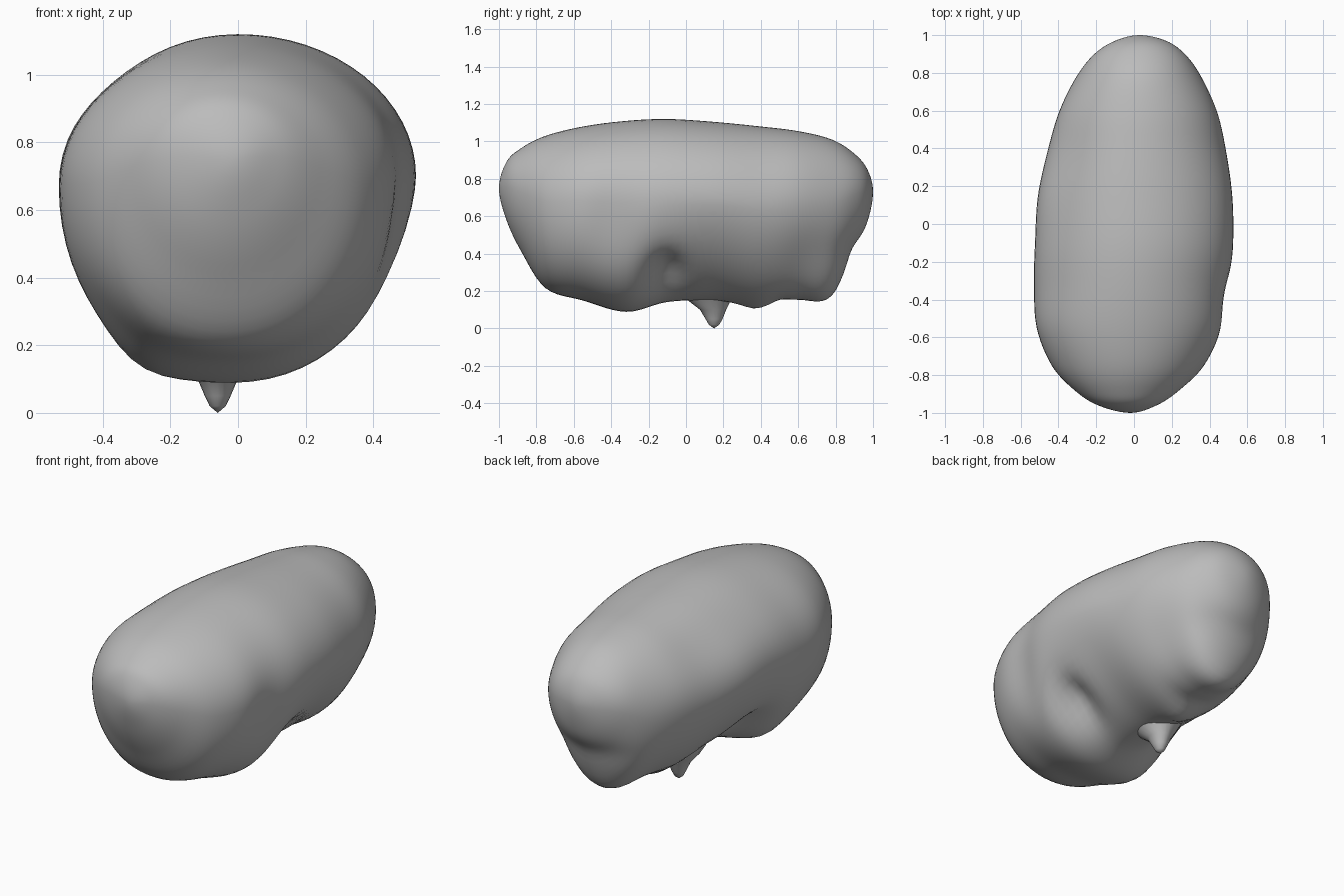
import bpy, bmesh, math
from mathutils import Vector

cube = bpy.data.objects.get("Cube")
if cube:
    bpy.data.objects.remove(cube, do_unlink=True)

grey = bpy.data.materials.new("warm_grey")
grey.use_nodes = True
colour = (0.5, 0.5, 0.5, 1)
grey.diffuse_color = colour
grey.node_tree.nodes["Principled BSDF"].inputs["Base Color"].default_value = colour

# Stations from front to back: y, right edge, left edge, bottom, top, roundness of underside
STATIONS = [
    (-1, -.02, -.02, .75, .75, 2),
    (-.96, -.19, .12, .58, .89, 2),
    (-.88, -.315, .24, .41, .965, 2),
    (-.75, -.435, .37, .215, 1.03, 2.1),
    (-.55, -.515, .465, .15, 1.08, 2.15),
    (-.32, -.53, .505, .09, 1.11, 2.05),
    (-.1, -.525, .525, .14, 1.12, 1.8),
    (.15, -.51, .52, .15, 1.105, 1.65),
    (.4, -.455, .485, .12, 1.08, 1.7),
    (.6, -.395, .44, .16, 1.055, 1.85),
    (.78, -.305, .36, .2, 1.01, 1.9),
    (.9, -.21, .27, .42, .935, 2),
    (.97, -.1, .17, .57, .85, 2),
    (1, .03, .03, .73, .73, 2),
]

# Soft pushes on the surface: centre, radius, offset
PUSHES = [
    ((.5, -.4, .55), (.25, .14, .25), (-.03, 0, 0)),       # left front flank
    ((-.28, -.35, .16), (.15, .25, .15), (-.01, 0, -.03)), # right front lobe
    ((.36, -.11, .26), (.2, .1, .13), (-.04, .01, .07)),   # left groove
    ((-.36, -.08, .26), (.2, .12, .13), (.03, .01, .05)),  # right groove
    ((.33, .7, .38), (.2, .2, .2), (-.03, -.015, 0)),      # left rear taper
    ((-.35, .15, .95), (.2, .5, .2), (.015, 0, -.02)),     # right shoulder
    ((0, .73, .2), (.2, .12, .1), (0, 0, -.03)),           # rear lower lobe
    ((.05, .88, .42), (.35, .1, .08), (0, -.01, .01)),     # rear notch
    ((-.05, .36, .12), (.1, .07, .1), (0, 0, -.02)),       # underside knob
    ((0, .5, .14), (.16, .06, .1), (0, 0, .02)),           # underside dip
]


def flip(s):
    """Mirror a station through its centre so the end closes roundly."""
    return (s[0], s[2], s[1], s[4], s[3], s[5])


def spline(points, steps):
    """Smooth interpolation through the stations."""
    pts = [flip(points[1])] + points + [flip(points[-2])]
    out = []
    for i in range(1, len(pts) - 2):
        for k in range(steps):
            t = k / steps
            out.append([b + t / 2 * (c - a + t * (2 * a - 5 * b + 4 * c - d
                        + t * (3 * (b - c) + d - a)))
                        for a, b, c, d in zip(*pts[i - 1:i + 3])])
    return out[1:]


def section(s, count):
    """One cross-section: elliptical above, its own roundness below."""
    y, x0, x1, low, high, power = s
    mid = low + (high - low) * .57
    ring = []
    for k in range(count):
        a = math.tau * k / count
        c, n = math.cos(a), math.sin(a)
        p = 2 / (power if n < 0 else 2)
        x = (x0 + x1) / 2 + (x1 - x0) / 2 * math.copysign(abs(c) ** p, c)
        h = high - mid if n > 0 else mid - low
        ring.append(Vector((x, y, mid + h * math.copysign(abs(n) ** p, n))))
    return ring


def loft(name, rings, start, end):
    """Skin rings of points and close both ends to a point."""
    bm = bmesh.new()
    rows = [[bm.verts.new(p) for p in ring] for ring in rings]
    n = len(rows[0])
    for a, b in zip(rows, rows[1:]):
        for k in range(n):
            bm.faces.new((a[k], a[(k + 1) % n], b[(k + 1) % n], b[k]))
    for row, tip in ((rows[0], start), (rows[-1], end)):
        v = bm.verts.new(tip)
        for k in range(n):
            bm.faces.new((row[k], row[(k + 1) % n], v))
    bmesh.ops.recalc_face_normals(bm, faces=bm.faces)
    for f in bm.faces:
        f.smooth = True
    mesh = bpy.data.meshes.new(name)
    bm.to_mesh(mesh)
    bm.free()
    mesh.materials.append(grey)
    obj = bpy.data.objects.new(name, mesh)
    bpy.context.collection.objects.link(obj)
    return obj


# Main rounded body
first, last = STATIONS[0], STATIONS[-1]
body = loft("body", [section(s, 64) for s in spline(STATIONS, 6)],
            (first[1], first[0], first[3]), (last[1], last[0], last[3]))

# Sculpt the grooves and lobes
for v in body.data.vertices:
    shift = Vector()
    for centre, radius, offset in PUSHES:
        d = sum(((p - q) / r) ** 2 for p, q, r in zip(v.co, centre, radius))
        shift += Vector(offset) * math.exp(-d)
    v.co += shift

# Small stem under the body: height, radius, y centre
STEM = [(.28, .18, .12), (.2, .15, .12), (.15, .115, .125), (.1, .07, .145),
        (.05, .045, .15), (.02, .028, .15)]
loft("stem", [[(-.06 + r * .85 * math.cos(math.tau * k / 20),
                y + r * math.sin(math.tau * k / 20), z) for k in range(20)]
              for z, r, y in STEM], (-.06, .12, .3), (-.06, .15, 0))
